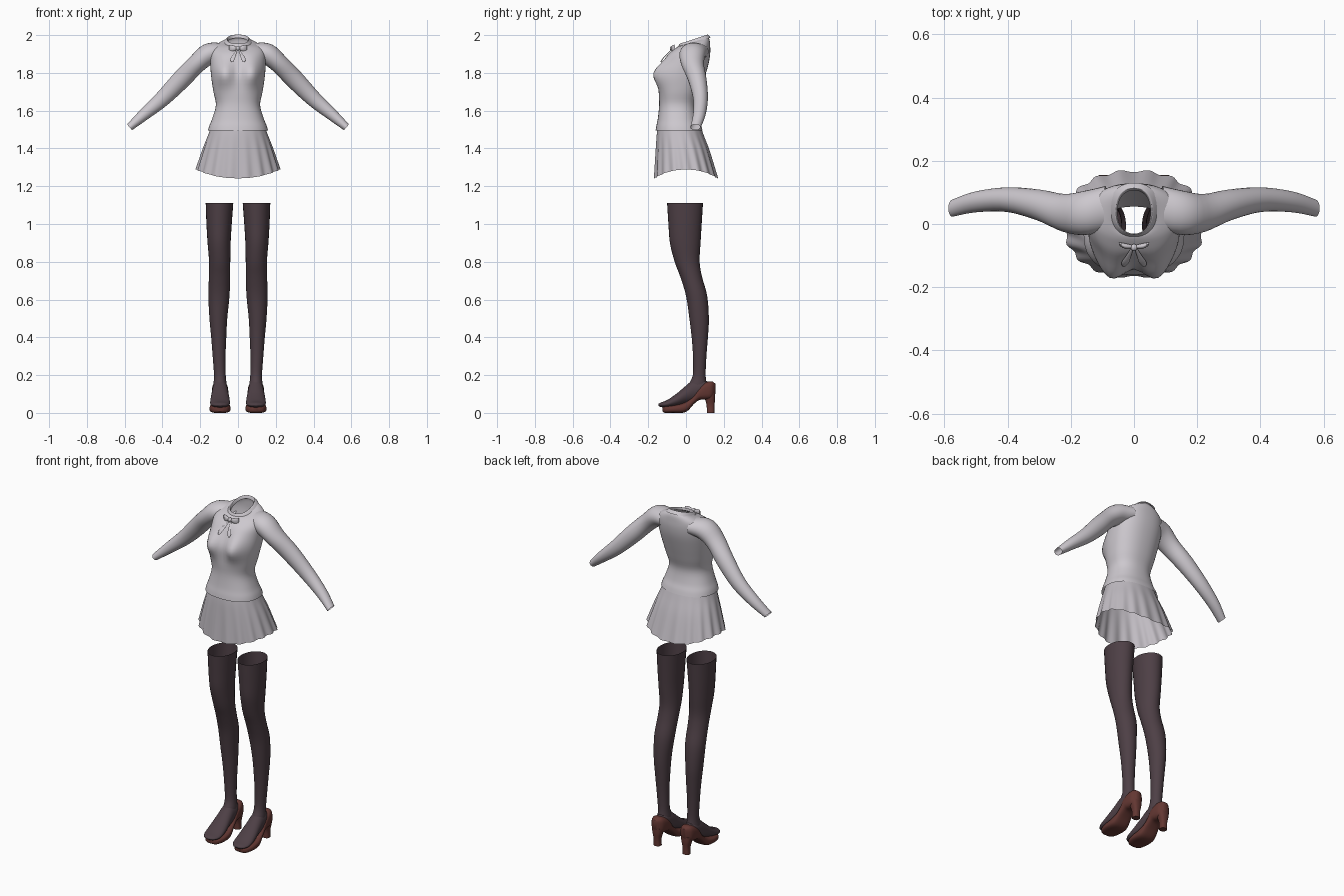
import bpy, bmesh, math
from mathutils import Vector

if "Cube" in bpy.data.objects:
    bpy.data.objects.remove(bpy.data.objects["Cube"])

X, Y, Z = Vector((1, 0, 0)), Vector((0, 1, 0)), Vector((0, 0, 1))


def material(name, r, g, b):
    m = bpy.data.materials.new(name)
    m.use_nodes = True
    m.diffuse_color = (r, g, b, 1)
    bsdf = m.node_tree.nodes["Principled BSDF"]
    bsdf.inputs["Base Color"].default_value = (r, g, b, 1)
    bsdf.inputs["Roughness"].default_value = 0.8
    return m


KNIT = material("pale grey knit", 0.61, 0.58, 0.62)
CLOTH = material("soft grey cloth", 0.54, 0.51, 0.55)
NYLON = material("dark plum nylon", 0.075, 0.05, 0.06)
LEATHER = material("maroon leather", 0.125, 0.038, 0.032)


def spline(rows, steps=4):
    """Catmull-Rom interpolation between rows of section values."""
    out = []
    for i in range(len(rows) - 1):
        p0, p1 = rows[max(i - 1, 0)], rows[i]
        p2, p3 = rows[i + 1], rows[min(i + 2, len(rows) - 1)]
        for s in range(steps):
            t = s / steps
            out.append([b + 0.5 * t * (c - a + t * (2 * a - 5 * b + 4 * c - d + t * (3 * (b - c) + d - a)))
                        for a, b, c, d in zip(p0, p1, p2, p3)])
    return out + [list(rows[-1])]


def ring(centre, u, v, a, b, n=28, power=2.0):
    """Superellipse section in the plane of u and v."""
    pts = []
    for k in range(n):
        t = 2 * math.pi * k / n
        c, s = math.cos(t), math.sin(t)
        pts.append(centre + u * a * math.copysign(abs(c) ** (2 / power), c)
                   + v * b * math.copysign(abs(s) ** (2 / power), s))
    return pts


def loft(name, rings, mat, cap=False, mirror=False, angle=60):
    """Skin a stack of rings into one smooth object."""
    bm = bmesh.new()
    loops = [[bm.verts.new(p) for p in r] for r in rings]
    for lo, hi in zip(loops, loops[1:]):
        for k in range(len(lo)):
            j = (k + 1) % len(lo)
            bm.faces.new((lo[k], lo[j], hi[j], hi[k]))
    if cap:
        bm.faces.new(loops[0])
        bm.faces.new(loops[-1])
    bmesh.ops.recalc_face_normals(bm, faces=bm.faces)
    mesh = bpy.data.meshes.new(name)
    bm.to_mesh(mesh)
    bm.free()
    mesh.materials.append(mat)
    for p in mesh.polygons:
        p.use_smooth = True
    mesh.set_sharp_from_angle(angle=math.radians(angle))
    ob = bpy.data.objects.new(name, mesh)
    bpy.context.collection.objects.link(ob)
    if mirror:
        ob.modifiers.new("mirror", "MIRROR").use_clip = False
    return ob


# Sweater body: height, half width, front, back, tilt of the section
body = [(1.495, .159, -.161, .088, 0), (1.52, .152, -.157, .08, 0), (1.56, .136, -.149, .065, 0),
        (1.63, .117, -.142, .055, 0), (1.70, .13, -.143, .075, 0), (1.78, .142, -.135, .1, 0),
        (1.85, .147, -.112, .12, 0), (1.90, .147, -.092, .128, .02), (1.935, .135, -.06, .128, .08),
        (1.957, .1, -.04, .125, .2), (1.967, .066, -.03, .115, .35)]
rings = []
for z, w, f, b, tilt in spline(body):
    r = ring(Vector((0, (f + b) / 2, z)), X, Y + Z * tilt, w, (b - f) / 2, 48, 2.3)
    for p in r:
        if p.y < (f + b) / 2:
            p.y -= .053 * math.exp(-((p.z - 1.8) / .07) ** 2 - ((abs(p.x) - .075) / .052) ** 2)
    rings.append(r)
loft("sweater_body", rings, KNIT)

# Sleeves: centre, radius in the front plane, radius in depth
sleeve = spline([(.09, .05, 1.913, .046, .07), (.155, .035, 1.9, .056, .07), (.22, .035, 1.847, .05, .06),
                 (.30, .06, 1.765, .05, .049), (.40, .077, 1.663, .042, .039),
                 (.50, .07, 1.577, .031, .033), (.574, .05, 1.512, .02, .027)])
rings = []
for i, (x, y, z, a, b) in enumerate(sleeve):
    before, after = sleeve[max(i - 1, 0)], sleeve[min(i + 1, len(sleeve) - 1)]
    along = Vector((after[0] - before[0], 0, after[2] - before[2])).normalized()
    rings.append(ring(Vector((x, y, z)), along.cross(Y), Y, a, b))
loft("sleeve", rings, KNIT, mirror=True)

# Turned-down collar sloping towards the front
collar = [(1.962, .052, -.03, .106), (1.978, .056, -.032, .112), (1.974, .064, -.036, .118),
          (1.958, .079, -.046, .13)]
loft("collar", [ring(Vector((0, (f + b) / 2, z)), X, Y + Z * .33, w, (b - f) / 2, 40, 2.3)
                for z, w, f, b in spline(collar, 3)], KNIT, angle=80)

# Neck bow: knot, loops and tails
loft("bow_knot", [ring(Vector((0, -.074, 1.93 + h)), X, Y, r, r, 12)
                  for h, r in ((-.011, .006), (-.006, .011), (.006, .011), (.011, .006))], KNIT, cap=True)
loft("bow_loop", [ring(Vector((x, y, 1.93)), Z, Y, h, d, 14)
                  for x, y, h, d in spline([(.004, -.072, .007, .005), (.028, -.07, .017, .009),
                                            (.048, -.062, .019, .004)], 3)],
     KNIT, cap=True, mirror=True)
loft("bow_tail", [ring(Vector((x, y, z)), X, Y, w, .003, 10)
                  for x, y, z, w in spline([(.005, -.076, 1.924, .004), (.017, -.1, 1.9, .008),
                                            (.028, -.122, 1.876, .012), (.032, -.133, 1.858, .005)], 3)],
     KNIT, cap=True, mirror=True)

# Flared skirt: height, half width, front, back, pleat depth, hem drop
skirt = [(1.515, .142, -.15, .078, 0, 0), (1.47, .158, -.156, .096, .004, .004),
         (1.40, .184, -.161, .127, .014, .018), (1.288, .22, -.168, .168, .026, .046)]
rings = []
for z, w, f, b, pleat, drop in spline(skirt):
    mid = (f + b) / 2
    r = ring(Vector((0, mid, z)), X, Y, w, (b - f) / 2, 144, 2.2)
    for k, p in enumerate(r):
        t = 2 * math.pi * k / len(r)
        scale = 1 + pleat * math.cos(18 * t)
        p.x *= scale
        p.y = mid + (p.y - mid) * scale
        p.z -= drop * math.sin(t) ** 2
    rings.append(r)
loft("skirt", rings, CLOTH)

# Stockings: height, centre x, half width, front, back
leg = [(1.11, .098, .073, -.1, .09), (1.0, .1, .067, -.093, .083), (.9, .1, .061, -.085, .077),
       (.8, .097, .056, -.06, .072), (.72, .098, .056, -.03, .085), (.62, .101, .056, .0, .112),
       (.5, .104, .047, .018, .121), (.4, .102, .04, .03, .116), (.3, .1, .034, .037, .108),
       (.2, .096, .031, .036, .104), (.15, .095, .035, .015, .11), (.115, .095, .035, .015, .11)]
loft("stocking_leg", [ring(Vector((x, (f + b) / 2, z)), X, Y, w, (b - f) / 2)
                      for z, x, w, f, b in spline(leg)], NYLON, mirror=True)

# Stocking feet: depth, height, half width, half height
foot = [(.12, .13, .02, .03), (.09, .128, .036, .05), (.04, .117, .041, .058), (0, .097, .045, .047),
        (-.05, .068, .051, .034), (-.1, .048, .051, .02), (-.133, .043, .036, .012), (-.146, .043, .012, .005)]
loft("stocking_foot", [ring(Vector((.095, y, z)), X, Z, w, h)
                       for y, z, w, h in spline(foot)], NYLON, cap=True, mirror=True)

# Shoes: depth, half width, underside, upper edge
shoe = [(-.125, .02, .008, .03), (-.11, .042, 0, .036), (-.07, .055, 0, .04), (-.02, .055, 0, .05),
        (.01, .05, .012, .065), (.04, .045, .045, .09), (.07, .044, .068, .135),
        (.1, .043, .07, .16), (.135, .036, .075, .167), (.155, .014, .1, .155)]
loft("shoe", [ring(Vector((.095, y, (lo + hi) / 2)), X, Z, w, (hi - lo) / 2, 28, 3)
              for y, w, lo, hi in spline(shoe)], LEATHER, cap=True, mirror=True, angle=50)

# Block heels: height, half width, front, back
heel = [(0, .021, .11, .15), (.04, .02, .109, .151), (.075, .028, .1, .154), (.105, .034, .085, .154)]
loft("shoe_heel", [ring(Vector((.095, (f + b) / 2, z)), X, Y, w, (b - f) / 2, 20, 2.6)
                   for z, w, f, b in spline(heel)], LEATHER, cap=True, mirror=True, angle=50)
